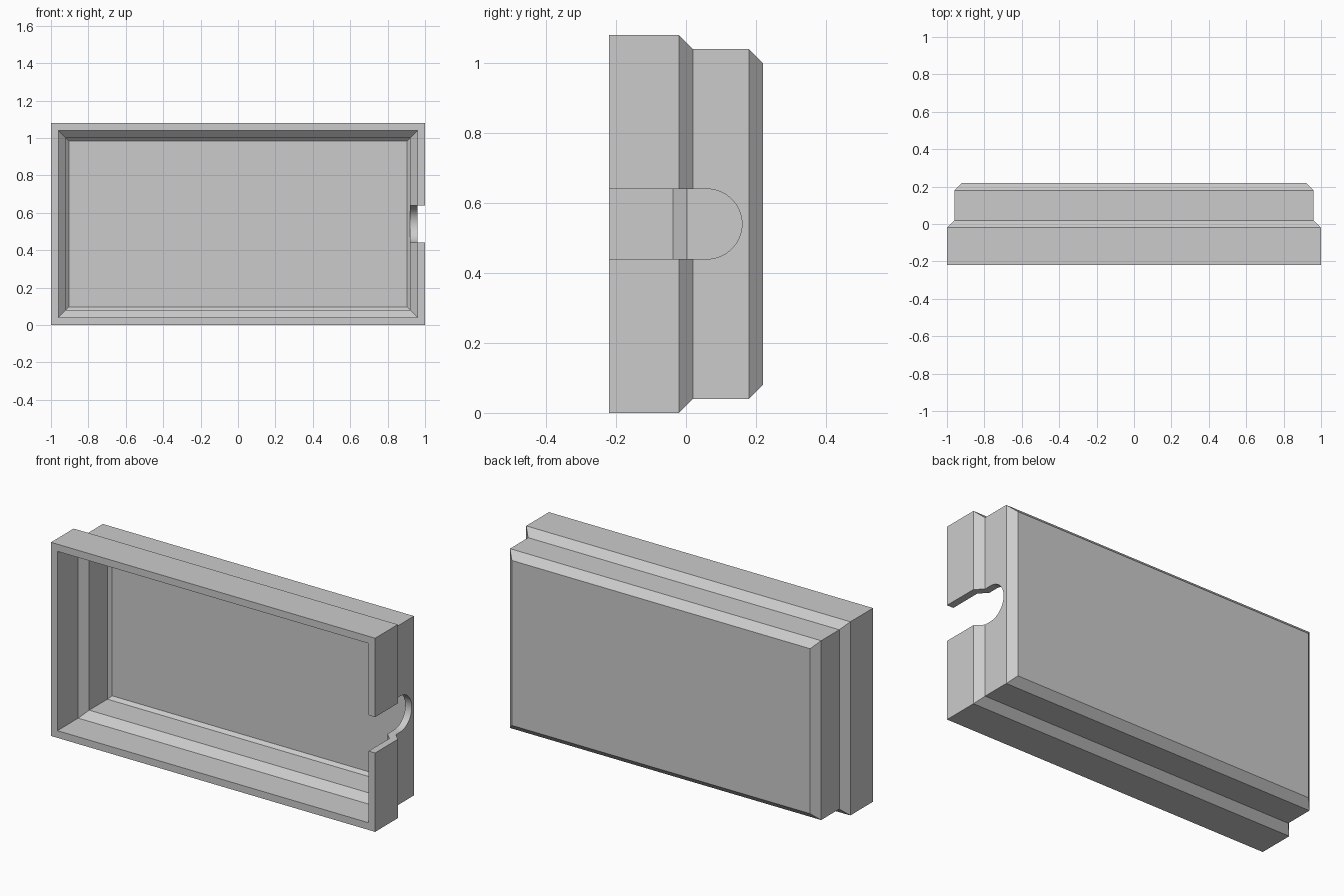
import bpy
import bmesh
import math

if "Cube" in bpy.data.objects:
    bpy.data.objects.remove(bpy.data.objects["Cube"], do_unlink=True)

HALF_W, HEIGHT = 1.0, 1.08

grey = bpy.data.materials.new("plain grey")
grey.use_nodes = True
colour = (0.6, 0.6, 0.6, 1)
grey.diffuse_color = colour
grey.node_tree.nodes["Principled BSDF"].inputs["Base Color"].default_value = colour


def make_object(name, bm):
    bmesh.ops.recalc_face_normals(bm, faces=bm.faces)
    mesh = bpy.data.meshes.new(name)
    bm.to_mesh(mesh)
    bm.free()
    mesh.materials.append(grey)
    obj = bpy.data.objects.new(name, mesh)
    bpy.context.collection.objects.link(obj)
    return obj


# Stepped tray: rectangular rings (inset, depth) from the outer back,
# round the front rim and down to the inner back
profile = [(0.08, 0.22), (0.04, 0.18), (0.04, 0.02), (0, -0.02), (0, -0.22),
           (0.04, -0.22), (0.04, -0.037), (0.08, 0.003), (0.08, 0.163), (0.097, 0.18)]
bm = bmesh.new()
rings = []
for inset, y in profile:
    x, low, high = HALF_W - inset, inset, HEIGHT - inset
    rings.append([bm.verts.new((px, y, pz))
                  for px, pz in ((-x, low), (x, low), (x, high), (-x, high))])
for a, b in zip(rings, rings[1:]):
    for i in range(4):
        j = (i + 1) % 4
        bm.faces.new((a[i], a[j], b[j], b[i]))
bm.faces.new(rings[0])
bm.faces.new(rings[-1])
tray = make_object("stepped_tray", bm)

# Round-ended slot through the left wall, open to the front
RADIUS, MID_Y, MID_Z, STEPS = 0.1, 0.06, HEIGHT / 2, 32
outline = [(-0.4, MID_Z - RADIUS)]
for i in range(STEPS + 1):
    a = math.pi * (i / STEPS - 0.5)
    outline.append((MID_Y + RADIUS * math.cos(a), MID_Z + RADIUS * math.sin(a)))
outline.append((-0.4, MID_Z + RADIUS))
bm = bmesh.new()
end = bm.faces.new([bm.verts.new((0.8, y, z)) for y, z in outline])
extruded = bmesh.ops.extrude_face_region(bm, geom=[end])["geom"]
bmesh.ops.translate(bm, vec=(0.4, 0, 0),
                    verts=[v for v in extruded if isinstance(v, bmesh.types.BMVert)])
cutter = make_object("slot_cutter", bm)
cutter.hide_render = True

cut = tray.modifiers.new("slot", 'BOOLEAN')
cut.operation, cut.solver, cut.object = 'DIFFERENCE', 'EXACT', cutter
bpy.ops.object.select_all(action='DESELECT')
tray.select_set(True)
bpy.context.view_layer.objects.active = tray
bpy.ops.object.modifier_apply(modifier=cut.name)
bpy.data.objects.remove(cutter, do_unlink=True)
bpy.ops.object.shade_smooth_by_angle(angle=math.radians(30))
